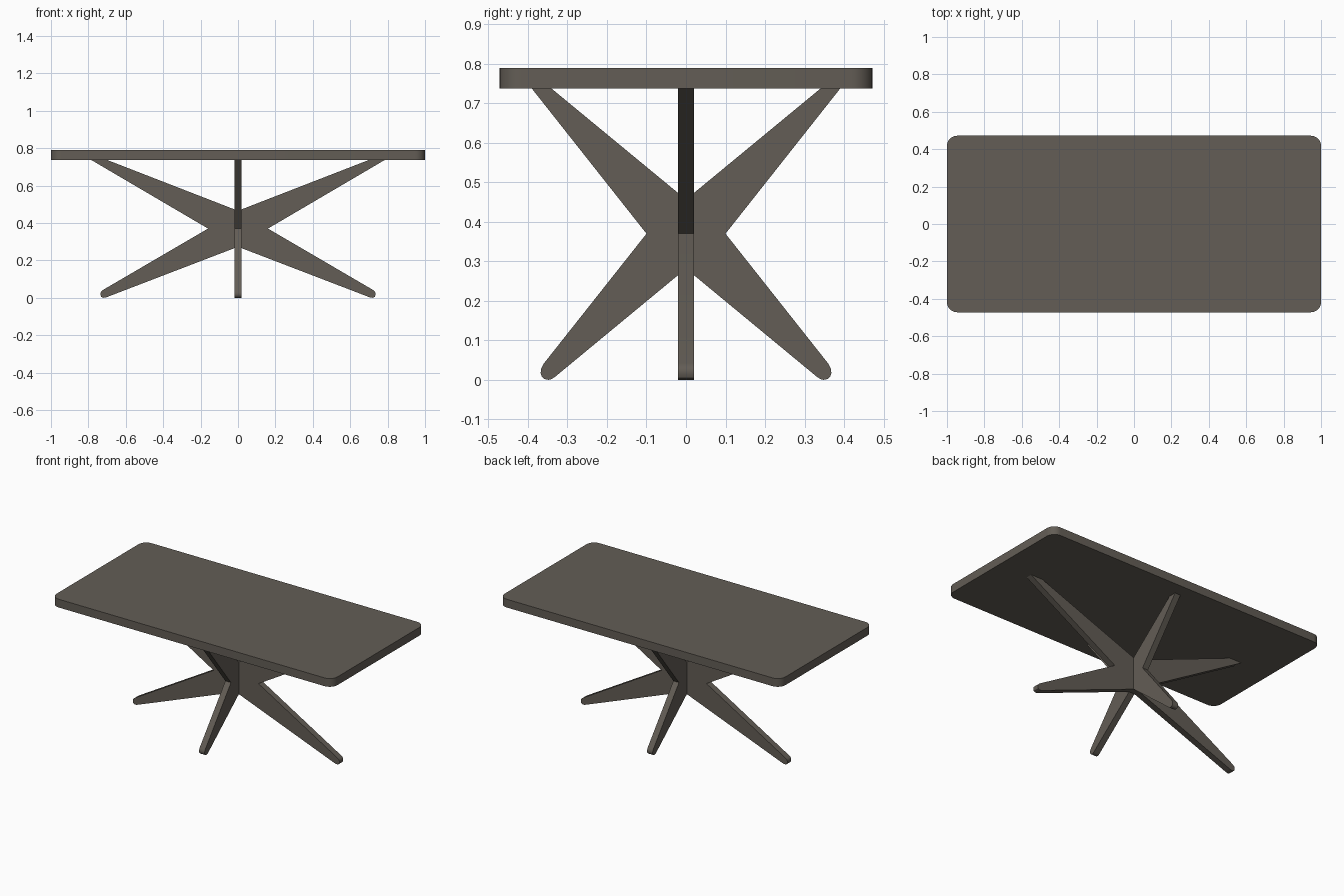
import bpy
import bmesh
import math

if "Cube" in bpy.data.objects:
    bpy.data.objects.remove(bpy.data.objects["Cube"], do_unlink=True)

wood = bpy.data.materials.new("dark grey brown wood")
wood.use_nodes = True
colour = (0.125, 0.11, 0.092, 1)
wood.diffuse_color = colour
wood.node_tree.nodes["Principled BSDF"].inputs["Base Color"].default_value = colour

UNDERSIDE, TOP, THICK = 0.737, 0.79, 0.04


def slab(name, outline, offset, to_world):
    """Extrude a flat outline by offset, placing points with to_world(u, v, depth)."""
    bm = bmesh.new()
    face = bm.faces.new([bm.verts.new(to_world(u, v, 0)) for u, v in outline])
    new = bmesh.ops.extrude_face_region(bm, geom=[face])["geom"]
    start, end = to_world(0, 0, 0), to_world(0, 0, offset)
    bmesh.ops.translate(bm, verts=[g for g in new if isinstance(g, bmesh.types.BMVert)],
                        vec=[b - a for a, b in zip(start, end)])
    bmesh.ops.recalc_face_normals(bm, faces=bm.faces)
    mesh = bpy.data.meshes.new(name)
    bm.to_mesh(mesh)
    bm.free()
    mesh.materials.append(wood)
    obj = bpy.data.objects.new(name, mesh)
    bpy.context.collection.objects.link(obj)
    bpy.ops.object.select_all(action='DESELECT')
    obj.select_set(True)
    bpy.context.view_layer.objects.active = obj
    bpy.ops.object.shade_smooth_by_angle(angle=math.radians(35))


def rounded_rectangle(hx, hy, r, steps=8):
    points = []
    for corner, (sx, sy) in enumerate([(1, 1), (-1, 1), (-1, -1), (1, -1)]):
        for i in range(steps + 1):
            a = (corner + i / steps) * math.pi / 2
            points.append((sx * (hx - r) + r * math.cos(a), sy * (hy - r) + r * math.sin(a)))
    return points


def star_outline(waist, top_in, top_out, foot):
    """Mirror one side of a splayed leg panel into a full outline."""
    side = [(0.02, 0.265)] + foot + [(waist, 0.37), (top_out, UNDERSIDE),
                                     (top_in, UNDERSIDE), (0.02, 0.473)]
    return side + [(-u, v) for u, v in reversed(side)]


# Table top with rounded corners
slab("table_top", rounded_rectangle(1, 0.472, 0.055), TOP - UNDERSIDE,
     lambda u, v, d: (u, v, UNDERSIDE + d))

# Crossed leg panels with rounded feet
long_foot = [(0.695, 0.006), (0.71, 0.001), (0.722, 0), (0.731, 0.005),
             (0.735, 0.014), (0.735, 0.027), (0.731, 0.034), (0.722, 0.042)]
short_foot = [(0.331, 0.008), (0.34, 0.002), (0.348, 0), (0.358, 0.002),
              (0.365, 0.008), (0.368, 0.017), (0.367, 0.028), (0.361, 0.04)]
slab("long_leg_panel", star_outline(0.16, 0.70, 0.785, long_foot), THICK,
     lambda u, v, d: (u, d - THICK / 2, v))
slab("short_leg_panel", star_outline(0.10, 0.34, 0.39, short_foot), THICK,
     lambda u, v, d: (d - THICK / 2, u, v))
